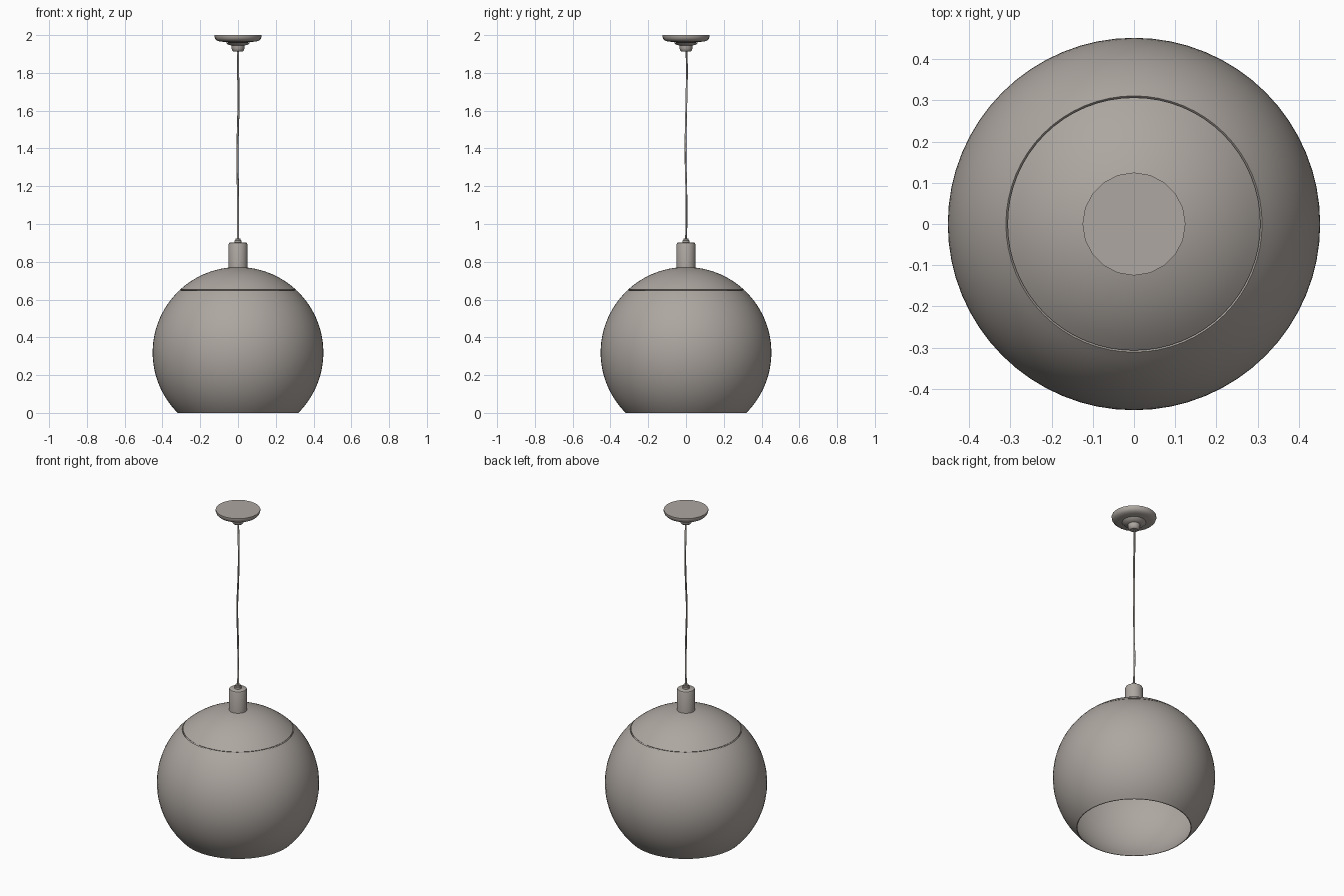
import bpy
import bmesh
import math
from mathutils import Vector

cube = bpy.data.objects.get("Cube")
if cube:
    bpy.data.objects.remove(cube, do_unlink=True)

metal = bpy.data.materials.new("warm grey")
metal.use_nodes = True
colour = (0.42, 0.385, 0.355, 1)
metal.diffuse_color = colour
metal.node_tree.nodes["Principled BSDF"].inputs["Base Color"].default_value = colour


def finish(obj, angle=35):
    obj.data.materials.append(metal)
    bpy.ops.object.select_all(action="DESELECT")
    obj.select_set(True)
    bpy.context.view_layer.objects.active = obj
    bpy.ops.object.shade_smooth_by_angle(angle=math.radians(angle))
    return obj


def lathe(name, profile, sides, closed=False):
    """Spin (radius, z) points, listed outside from bottom to top, about z."""
    bm = bmesh.new()
    verts = [bm.verts.new((r, 0, z)) for r, z in profile]
    pairs = list(zip(verts, verts[1:])) + ([(verts[-1], verts[0])] if closed else [])
    edges = [bm.edges.new(p) for p in pairs]
    bmesh.ops.spin(bm, geom=verts + edges, cent=(0, 0, 0), axis=(0, 0, 1),
                   angle=math.tau, steps=sides)
    bmesh.ops.remove_doubles(bm, verts=bm.verts, dist=0.0005)
    bmesh.ops.recalc_face_normals(bm, faces=bm.faces)
    mesh = bpy.data.meshes.new(name)
    bm.to_mesh(mesh)
    bm.free()
    obj = bpy.data.objects.new(name, mesh)
    bpy.context.collection.objects.link(obj)
    return finish(obj)


def arc(radius, z_mid, start, end, steps):
    """Points on a circle; angles in degrees above the horizontal."""
    angles = [math.radians(start + (end - start) * i / steps) for i in range(steps + 1)]
    return [(radius * math.cos(a), z_mid + radius * math.sin(a)) for a in angles]


# Globe shade: a thin double wall, open at the bottom
R, MID = 0.452, 0.32
low = -math.degrees(math.asin(MID / R))
seam = math.degrees(math.asin((0.648 - MID) / R))
outer = arc(R, MID, low, seam, 28)
inner = arc(R - 0.006, MID, seam, low, 28)
inner[-1] = (inner[-1][0], 0)
lathe("globe_shade", outer + inner, 64, closed=True)

# Domed cap with a rounded rim on the seam
dome = arc(R, MID, seam + 2.5, 84, 12)
under = arc(R - 0.008, MID, 84, seam, 12)
lathe("shade_cap", [(0.303, 0.648), (0.307, 0.652)] + dome + under, 64, closed=True)

# Lamp holder neck and cord grip
lathe("neck", [(0, 0.755), (0.05, 0.755), (0.05, 0.892), (0.047, 0.899),
               (0.042, 0.902), (0, 0.902)], 32)
lathe("cord_grip", [(0, 0.9), (0.019, 0.9), (0.019, 0.912), (0.014, 0.915),
                    (0.014, 0.924), (0, 0.924)], 16)

# Ceiling canopy with stepped boss
lathe("ceiling_canopy", [(0, 1.961), (0.04, 1.961), (0.095, 1.966), (0.112, 1.971),
                         (0.121, 1.98), (0.125, 1.992), (0.125, 2), (0, 2)], 20)
lathe("canopy_boss", [(0, 1.912), (0.022, 1.912), (0.03, 1.918), (0.034, 1.93),
                      (0.035, 1.945), (0.055, 1.95), (0.067, 1.962), (0, 1.962)], 20)

# Slightly wavering cord
curve = bpy.data.curves.new("cord", "CURVE")
curve.dimensions = "3D"
curve.bevel_depth = 0.0055
curve.bevel_resolution = 1
curve.use_fill_caps = True
path = [(0, 0, 0.91), (0, 0.003, 1.05), (-0.001, 0.001, 1.2), (-0.003, -0.003, 1.4),
        (0.001, 0, 1.55), (0.003, 0.003, 1.7), (0, 0.005, 1.82), (0, 0.002, 1.92)]
spline = curve.splines.new("BEZIER")
spline.bezier_points.add(len(path) - 1)
for point, co in zip(spline.bezier_points, path):
    point.co = Vector(co)
    point.handle_left_type = point.handle_right_type = "AUTO"
spline.resolution_u = 4
cord = bpy.data.objects.new("cord", curve)
bpy.context.collection.objects.link(cord)
bpy.ops.object.select_all(action="DESELECT")
cord.select_set(True)
bpy.context.view_layer.objects.active = cord
bpy.ops.object.convert(target="MESH")
finish(bpy.context.object, 60)
